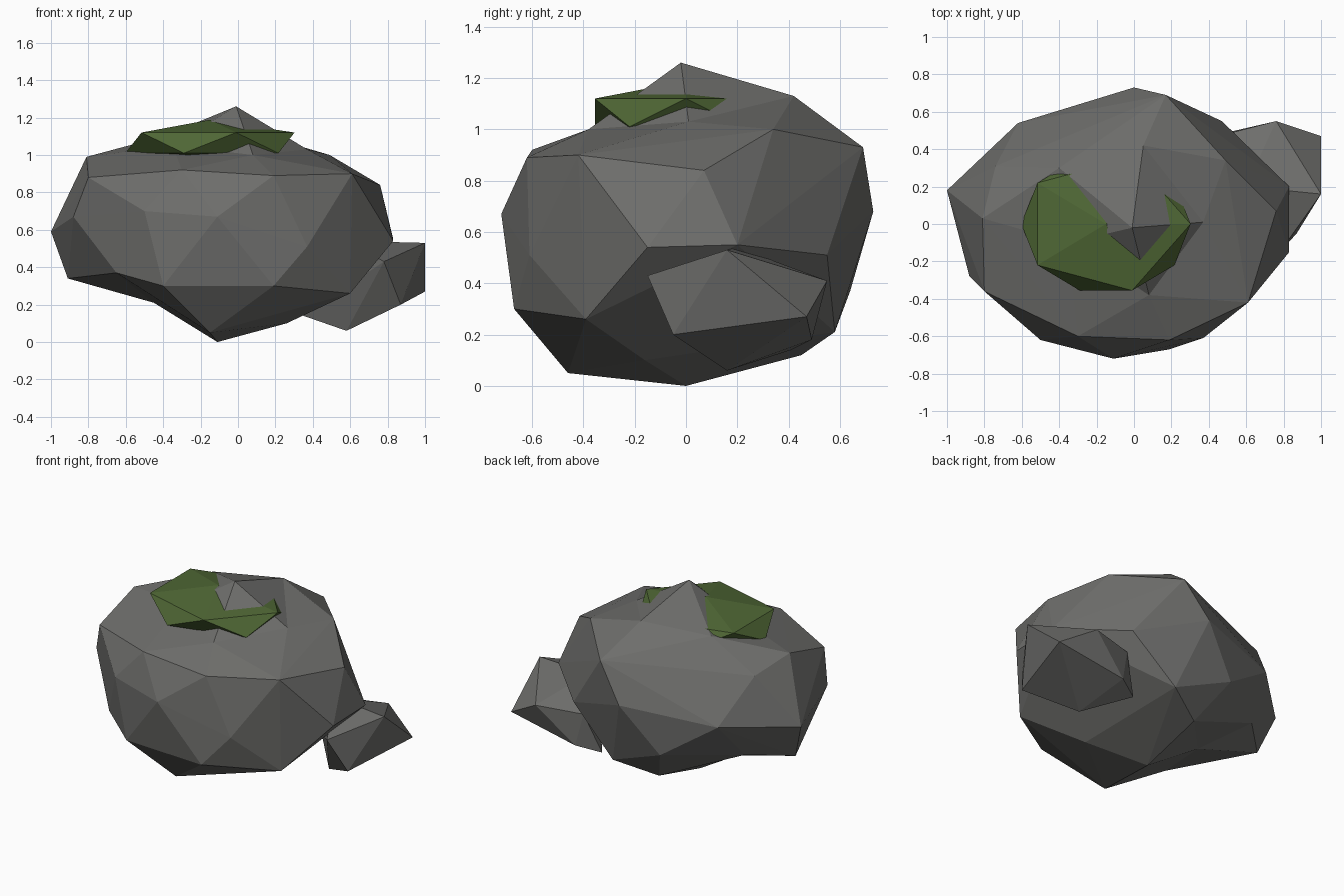
import bpy, bmesh
from mathutils import Matrix, Vector

old = bpy.data.objects.get("Cube")
if old:
    bpy.data.objects.remove(old, do_unlink=True)


def make_material(name, color):
    mat = bpy.data.materials.new(name)
    mat.use_nodes = True
    rgba = (*color, 1.0)
    mat.diffuse_color = rgba
    bsdf = mat.node_tree.nodes["Principled BSDF"]
    bsdf.inputs["Base Color"].default_value = rgba
    bsdf.inputs["Roughness"].default_value = 0.9
    return mat


def finish(name, bm, mat):
    bmesh.ops.recalc_face_normals(bm, faces=bm.faces[:])
    mesh = bpy.data.meshes.new(name)
    bm.to_mesh(mesh)
    bm.free()
    mesh.materials.append(mat)
    obj = bpy.data.objects.new(name, mesh)
    bpy.context.collection.objects.link(obj)
    return obj


def chiselled_hull(points):
    """Faceted stone wrapped tightly around its corner points."""
    bm = bmesh.new()
    for p in points:
        bm.verts.new(p)
    bmesh.ops.convex_hull(bm, input=bm.verts[:])
    loose = [v for v in bm.verts if not v.link_faces]
    bmesh.ops.delete(bm, geom=loose, context="VERTS")
    return bm


def fan_cap(bm, ring, apex):
    """Replace the cap inside a ring of corners with a fan to an apex."""
    def in_ring(v):
        return any((v.co - Vector(r)).length < 0.001 for r in ring)
    cap = [f for f in bm.faces if all(in_ring(v) for v in f.verts)]
    bmesh.ops.delete(bm, geom=cap, context="FACES")
    tip = bm.verts.new(apex)
    for edge in [e for e in bm.edges if e.is_boundary]:
        bm.faces.new((*edge.verts, tip))


stone_grey = make_material("stone grey", (0.155, 0.155, 0.148))
moss_green = make_material("moss green", (0.078, 0.135, 0.035))

# Main boulder: corners grouped by height
crown = [(0.05, 0.42, 1.13), (-0.4, 0.3, 1.1), (-0.35, -0.1, 1.05),
         (0.08, -0.38, 1.0), (0.37, 0.01, 1.03)]
shoulder = [(-0.8, -0.36, 0.88), (-0.3, -0.6, 0.92), (0.19, -0.62, 0.89),
            (0.61, -0.42, 0.9), (0.76, 0.07, 0.84), (0.49, 0.34, 1.0),
            (0.17, 0.69, 0.93), (-0.74, 0.31, 0.92), (-0.81, 0.03, 0.99)]
waist = [(-1, 0.18, 0.59), (-0.88, -0.28, 0.67), (-0.5, -0.62, 0.7),
         (-0.11, -0.72, 0.67), (0.37, -0.61, 0.51), (0.83, -0.15, 0.54),
         (0.83, 0.2, 0.55), (0.47, 0.55, 0.51), (0, 0.73, 0.68),
         (-0.62, 0.54, 0.62)]
foot = [(-0.4, -0.64, 0.3), (0.19, -0.67, 0.3), (0.6, -0.39, 0.26),
        (0.26, -0.16, 0.1), (0.15, 0.58, 0.21), (-0.25, 0.64, 0.37)]
underside = [(-0.91, 0.11, 0.34), (-0.65, -0.47, 0.37), (-0.15, -0.46, 0.05),
             (-0.11, 0, 0), (-0.11, 0.45, 0.12), (-0.68, 0.33, 0.37)]
boulder = chiselled_hull(crown + shoulder + waist + foot + underside)
fan_cap(boulder, crown, (-0.01, -0.02, 1.26))
fan_cap(boulder, underside, (-0.45, 0.08, 0.21))
finish("boulder", boulder, stone_grey)

# Small stone leaning against the back corner
small = [(0.78, -0.15, 0.43), (1, 0.16, 0.53), (1, 0.47, 0.27),
         (0.87, -0.05, 0.2), (0.76, 0.55, 0.41), (0.58, 0.16, 0.06),
         (0.5, 0.49, 0.18), (0.35, 0.41, 0.14), (0.45, 0.47, 0.4),
         (0.6, 0.2, 0.54)]
finish("small_stone", chiselled_hull(small), stone_grey)

# Flat moss patch pierced by the boulder's peak
moss = bmesh.new()
placement = (Matrix.Translation((-0.15, 0, 1.065))
             @ Matrix.Diagonal((0.506, 0.418, 0.123, 1)))
bmesh.ops.create_icosphere(moss, subdivisions=1, radius=1, matrix=placement)
finish("moss_patch", moss, moss_green)
